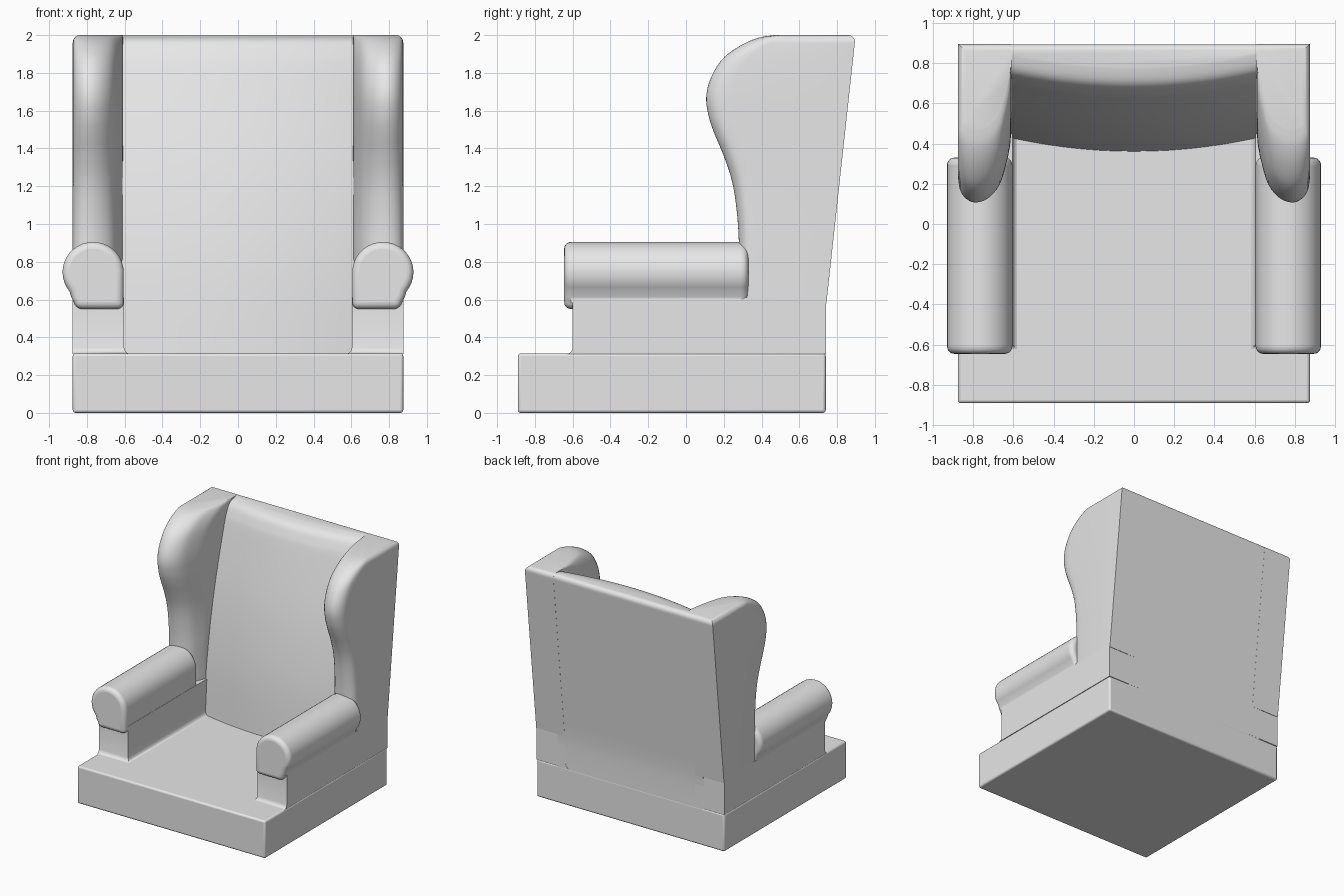
import bpy, bmesh, math

cube = bpy.data.objects.get("Cube")
if cube:
    bpy.data.objects.remove(cube)

grey = bpy.data.materials.new("soft_grey")
grey.use_nodes = True
grey.diffuse_color = (0.8, 0.8, 0.8, 1)
grey.node_tree.nodes["Principled BSDF"].inputs["Base Color"].default_value = (0.8, 0.8, 0.8, 1)


def loft(name, rings, bevel=0.0, segments=4, angle=40):
    """Skin closed rings of equal length, cap the ends and shade smooth."""
    bm = bmesh.new()
    loops = [[bm.verts.new(p) for p in ring] for ring in rings]
    n = len(loops[0])
    for a, b in zip(loops, loops[1:]):
        for i in range(n):
            j = (i + 1) % n
            bm.faces.new((a[i], a[j], b[j], b[i]))
    bm.faces.new(loops[0][::-1])
    bm.faces.new(loops[-1])
    bmesh.ops.recalc_face_normals(bm, faces=bm.faces)
    mesh = bpy.data.meshes.new(name)
    bm.to_mesh(mesh)
    bm.free()
    mesh.materials.append(grey)
    obj = bpy.data.objects.new(name, mesh)
    bpy.context.collection.objects.link(obj)
    if bevel:
        mod = obj.modifiers.new("Bevel", 'BEVEL')
        mod.width, mod.segments = bevel, segments
        mod.limit_method, mod.angle_limit = 'ANGLE', math.radians(angle)
    bpy.ops.object.select_all(action='DESELECT')
    obj.select_set(True)
    bpy.context.view_layer.objects.active = obj
    bpy.ops.object.shade_smooth_by_angle(angle=math.radians(35))
    return obj


def rect(x0, x1, y0, y1, z):
    return [(x0, y0, z), (x1, y0, z), (x1, y1, z), (x0, y1, z)]


def mirror(rings, side):
    return [[(side * x, y, z) for x, y, z in ring] for ring in rings]


def smooth_path(points, steps=5):
    """Catmull-Rom curve through 2D points."""
    p = [points[0]] + points + [points[-1]]
    out = []
    for a, b, c, d in zip(p, p[1:], p[2:], p[3:]):
        for k in range(steps):
            t = k / steps
            out.append(tuple(0.5 * (2 * b[i] + (c[i] - a[i]) * t
                       + (2 * a[i] - 5 * b[i] + 4 * c[i] - d[i]) * t * t
                       + (3 * b[i] - a[i] - 3 * c[i] + d[i]) * t ** 3) for i in (0, 1)))
    return out + [points[-1]]


def rear(z):
    """Rear plane: upright at the base, leaning back above it."""
    return 0.74 + max(0, z - 0.55) * 0.109


def round_top(z, r=0.04):
    """Inset of the rounded upper edge."""
    h = max(0, z - (2 - r))
    return r - math.sqrt(max(0, r * r - h * h))


# Seat base
loft("seat_base", [rect(-0.875, 0.875, -0.89, 0.74, z) for z in (0, 0.315)], 0.015, 3)

# Side panels with a small fillet where they meet the seat
panel_levels = [(0.03, 0.312), (0.016, 0.317), (0.006, 0.327), (0, 0.345), (0, 0.61)]
panel = [rect(0.603 - d, 0.875, -0.6 - d, 0.74, z) for d, z in panel_levels]

# Rolled arm outline (x, z)
arm = [(0.605, 0.55), (0.605, 0.76)]
for k in range(1, 22):
    a = math.radians(170 - k * 10)
    arm.append((0.767 + 0.162 * math.cos(a), 0.745 + 0.16 * math.sin(a)))
arm += [(0.884, 0.615), (0.868, 0.585), (0.86, 0.55)]
arm_rings = [[(x, y, z) for x, z in arm] for y in (-0.645, 0.33)]

# Wing: front edge (y, z) and nose cross-section (x, setback)
wing_edge = smooth_path([(0.28, 0.58), (0.28, 0.9), (0.265, 1.1), (0.24, 1.24), (0.2, 1.36),
                         (0.15, 1.48), (0.12, 1.57), (0.107, 1.67), (0.13, 1.77), (0.19, 1.87),
                         (0.28, 1.94), (0.38, 1.985), (0.47, 2.0)])
nose = smooth_path([(0.61, 0.45), (0.613, 0.31), (0.633, 0.2), (0.667, 0.09), (0.72, 0.025),
                    (0.78, 0), (0.83, 0.015), (0.864, 0.06), (0.875, 0.13)], 3)
wing = []
for front, z in wing_edge:
    z = min(z, 2.0)
    depth = 0.6 + 0.4 * min(1, max(0, (z - 0.9) / 0.7))
    c, back = round_top(z), rear(z)
    ring = [(min(x, 0.875 - c), min(front + s * depth, back - 0.12), z) for x, s in nose]
    wing.append(ring + [(0.875 - c, back - c, z), (0.61, back - c, z)])

for side, label in ((1, "left"), (-1, "right")):
    loft(label + "_side_panel", mirror(panel, side))
    loft(label + "_arm", mirror(arm_rings, side), 0.045, 5)
    loft(label + "_wing", mirror(wing, side))

# Backrest: bowed across, curving back towards a rounded top
back_edge = smooth_path([(0.36, 0.3), (0.4, 0.8), (0.485, 1.3), (0.61, 1.78), (0.655, 1.91),
                         (0.7, 1.975), (0.78, 2.0)])
backrest = []
for front, z in back_edge:
    z = min(z, 1.999)
    back = rear(z) - round_top(z) - 0.001
    xs = [0.68 * (k / 8 - 1) for k in range(17)]
    ring = [(x, min(front + 0.18 * x * x, back - 0.01), z) for x in xs]
    backrest.append(ring + [(0.68, back, z), (-0.68, back, z)])
loft("backrest", backrest)
